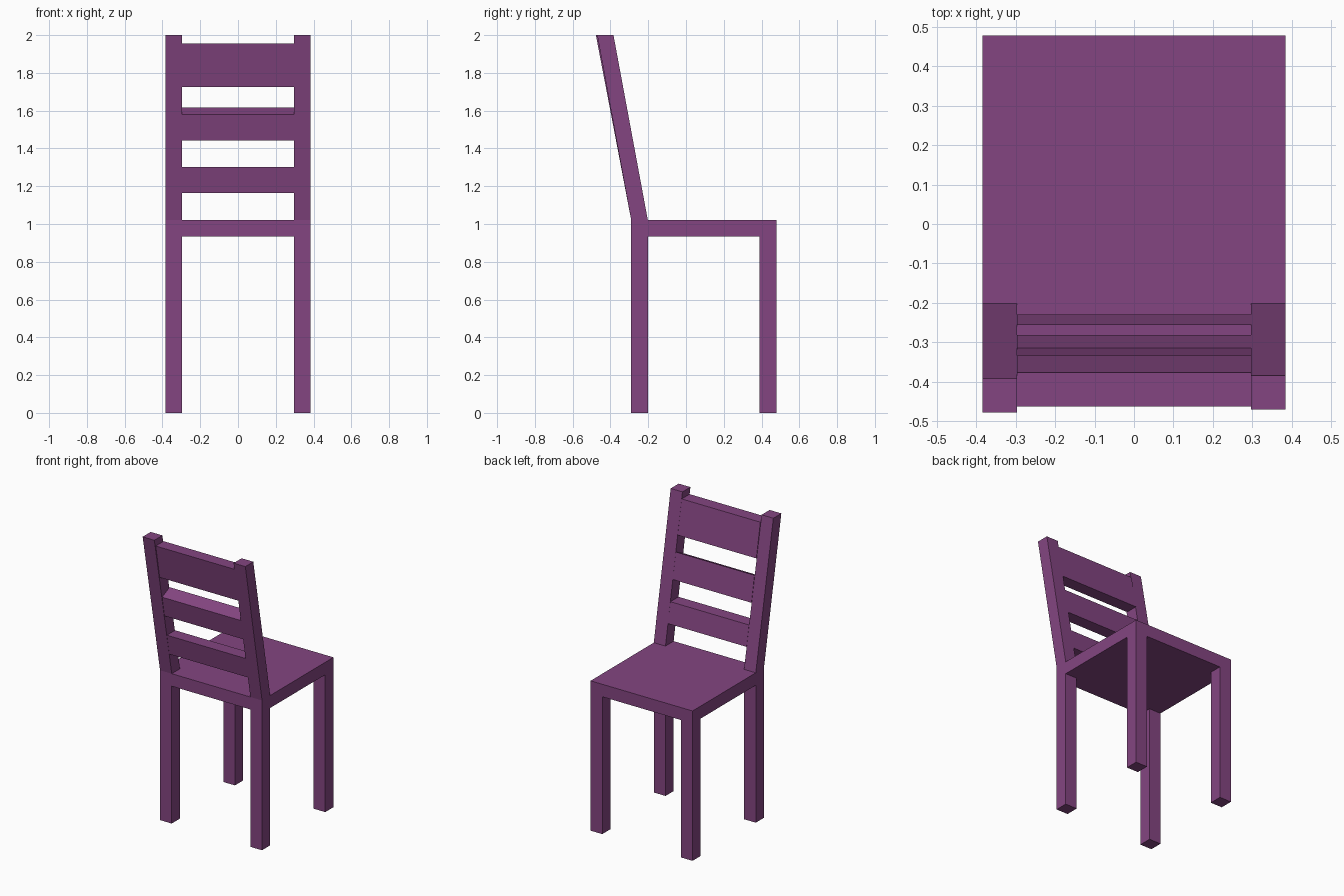
import bpy

if "Cube" in bpy.data.objects:
    bpy.data.objects.remove(bpy.data.objects["Cube"])

paint = bpy.data.materials.new("purple_paint")
paint.diffuse_color = (0.23, 0.06, 0.22, 1)
paint.use_nodes = True
paint.node_tree.nodes["Principled BSDF"].inputs["Base Color"].default_value = paint.diffuse_color

W, T = 0.384, 0.088           # half width, leg thickness
BACK, FRONT = -0.29, 0.478    # seat extent in y
BOTTOM, TOP = 0.935, 1.02     # seat extent in z


def prism(name, x0, x1, profile):
    """Extrude a (y, z) quad, listed counter-clockwise seen from +x, along x."""
    n = len(profile)
    verts = [(x, y, z) for x in (x0, x1) for y, z in profile]
    faces = [tuple(reversed(range(n))), tuple(range(n, 2 * n))]
    faces += [(i, (i + 1) % n, n + (i + 1) % n, n + i) for i in range(n)]
    mesh = bpy.data.meshes.new(name)
    mesh.from_pydata(verts, [], faces)
    mesh.materials.append(paint)
    obj = bpy.data.objects.new(name, mesh)
    bpy.context.collection.objects.link(obj)
    return obj


def rect(y0, y1, z0, z1):
    return [(y0, z0), (y1, z0), (y1, z1), (y0, z1)]


def lean(y, z, top_y):
    """Y of a line rising from (y, seat top) to (top_y, 2)."""
    return y + (top_y - y) * (z - TOP) / (2 - TOP)


# Seat
prism("seat", -W, W, rect(BACK, FRONT, BOTTOM, TOP))

# Legs and leaning back posts, one set per side
for side, x0, top_back in (("left", -W, -0.477), ("right", W - T, -0.470)):
    x1 = x0 + T
    prism("back_leg_" + side, x0, x1, rect(BACK, BACK + T, 0, BOTTOM))
    prism("front_leg_" + side, x0, x1, rect(FRONT - T, FRONT, 0, BOTTOM))
    prism("back_post_" + side, x0, x1,
          [(BACK, TOP), (BACK + T, TOP), (top_back + 0.086, 2), (top_back, 2)])

# Back slats: bottom z, top z at the outer face, top z at the inner face
for name, z0, z_out, z_in in (("lower_slat", 1.163, 1.302, 1.302),
                              ("middle_slat", 1.443, 1.58, 1.618),
                              ("upper_slat", 1.725, 1.955, 1.955)):
    prism(name, -W + T, W - T, [
        (lean(BACK, z0, -0.470), z0),
        (lean(BACK + T, z0, -0.385), z0),
        (lean(BACK + T, z_in, -0.385), z_in),
        (lean(BACK, z_out, -0.470), z_out)])
